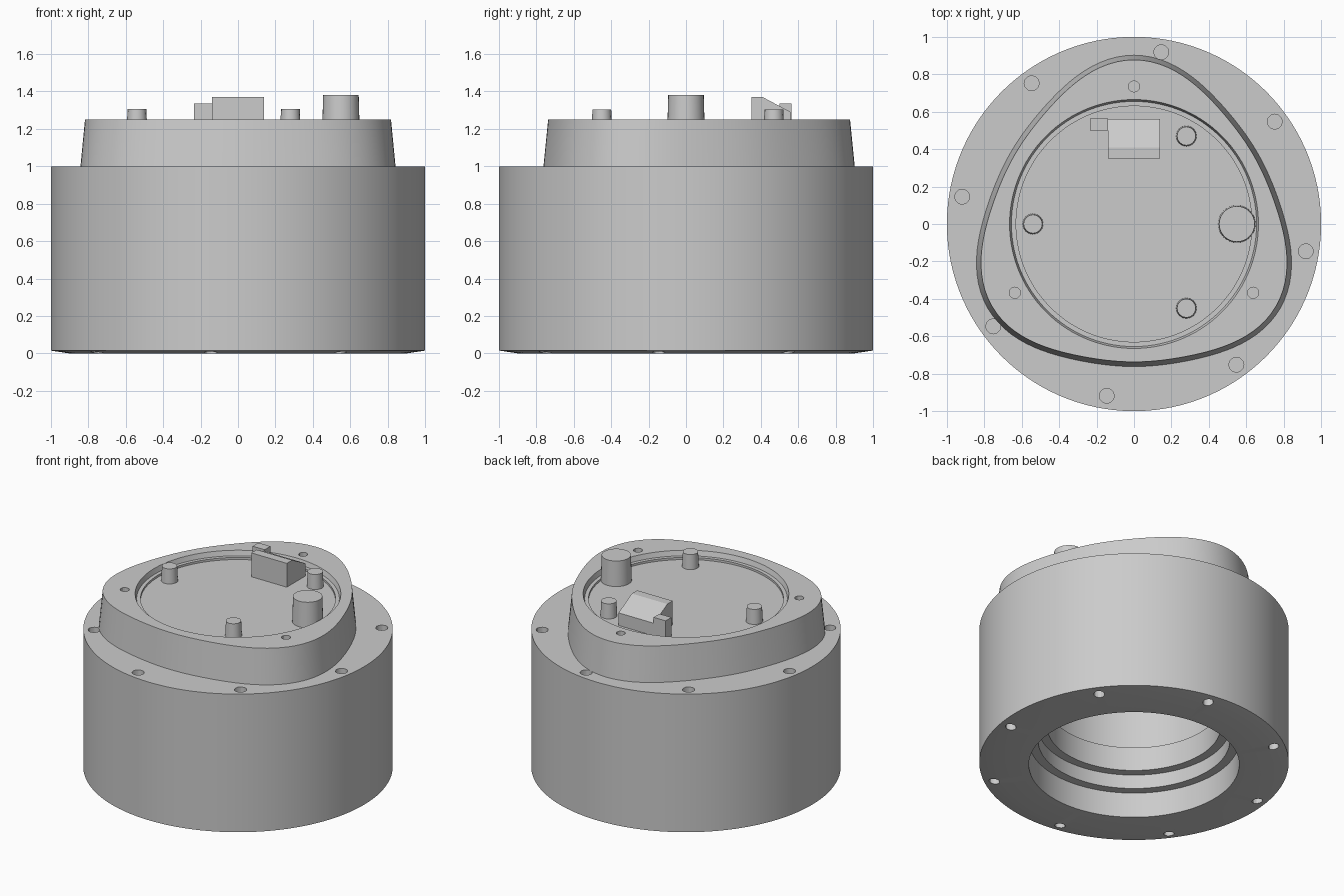
import bpy, bmesh, math

if "Cube" in bpy.data.objects:
    bpy.data.objects.remove(bpy.data.objects["Cube"])

SEG = 120
HOLE_ANGLES = [81 - 45 * i for i in range(8)]
BOARD_Z = 1.2

grey = bpy.data.materials.new("light grey")
grey.diffuse_color = (0.6, 0.6, 0.6, 1)
grey.use_nodes = True
grey.node_tree.nodes["Principled BSDF"].inputs["Base Color"].default_value = grey.diffuse_color


def make(name, bm, smooth=True):
    bmesh.ops.recalc_face_normals(bm, faces=bm.faces[:])
    me = bpy.data.meshes.new(name)
    bm.to_mesh(me)
    bm.free()
    me.materials.append(grey)
    ob = bpy.data.objects.new(name, me)
    bpy.context.collection.objects.link(ob)
    if smooth:
        shade(ob)
    return ob


def select(ob):
    bpy.ops.object.select_all(action='DESELECT')
    ob.select_set(True)
    bpy.context.view_layer.objects.active = ob


def shade(ob):
    select(ob)
    bpy.ops.object.shade_smooth_by_angle(angle=math.radians(30))


def ring(name, rows):
    """Closed ring solid; each row is (radius or radius function, z)."""
    bm = bmesh.new()
    loops = []
    for r, z in rows:
        loop = []
        for i in range(SEG):
            a = 2 * math.pi * i / SEG
            rad = r(a) if callable(r) else r
            loop.append(bm.verts.new((rad * math.cos(a), rad * math.sin(a), z)))
        loops.append(loop)
    for k, lo in enumerate(loops):
        hi = loops[(k + 1) % len(loops)]
        for i in range(SEG):
            j = (i + 1) % SEG
            bm.faces.new((lo[i], lo[j], hi[j], hi[i]))
    return make(name, bm, False)


def add_cylinder(bm, x, y, r1, r2, z0, z1, seg):
    vs = bmesh.ops.create_cone(bm, cap_ends=True, segments=seg, radius1=r1,
                               radius2=r2, depth=z1 - z0)["verts"]
    bmesh.ops.translate(bm, verts=vs, vec=(x, y, (z0 + z1) / 2))


def cylinder(name, x, y, r1, r2, z0, z1, seg=32):
    bm = bmesh.new()
    add_cylinder(bm, x, y, r1, r2, z0, z1, seg)
    return make(name, bm)


def drill(target, holes):
    """Cut (angle, distance, radius, z0, z1) holes out of the target."""
    bm = bmesh.new()
    for ang, d, r, z0, z1 in holes:
        a = math.radians(ang)
        add_cylinder(bm, d * math.cos(a), d * math.sin(a), r, r, z0, z1, 12)
    cutter = make("hole_cutter", bm, False)
    cutter.hide_render = True
    mod = target.modifiers.new("holes", 'BOOLEAN')
    mod.operation = 'DIFFERENCE'
    mod.solver = 'EXACT'
    mod.object = cutter
    select(target)
    bpy.ops.object.modifier_apply(modifier=mod.name)
    bpy.data.objects.remove(cutter)
    shade(target)


def extrude_x(name, outline, x0, x1):
    """Solid from a (y, z) outline extruded along x."""
    bm = bmesh.new()
    a = [bm.verts.new((x0, y, z)) for y, z in outline]
    b = [bm.verts.new((x1, y, z)) for y, z in outline]
    bm.faces.new(a)
    bm.faces.new(b)
    for i in range(len(a)):
        j = (i + 1) % len(a)
        bm.faces.new((a[i], a[j], b[j], b[i]))
    return make(name, bm, False)


def tri(base):
    """Rounded triangle with one corner toward +y."""
    def radius(a):
        t = 3 * (a - math.pi / 2)
        return base + 0.07 * math.cos(t) + 0.01 * math.cos(2 * t)
    return radius


# Hollow round housing with stepped bore and slightly dished underside
housing = ring("housing", [
    (0.90, 0.0), (1.0, 0.015), (1.0, 1.0), (0.60, 1.0),
    (0.60, 0.45), (0.56, 0.45), (0.56, 0.28), (0.62, 0.28),
    (0.62, 0.18), (0.68, 0.18), (0.68, 0.0)])
drill(housing, [(a, 0.93, 0.04, 0.87, 1.1) for a in HOLE_ANGLES] +
      [(a, 0.93, 0.035, -0.1, 0.18) for a in HOLE_ANGLES])

# Tapered rounded-triangle collar with a round window and a small lip
collar = ring("collar", [
    (tri(0.822), 1.0), (tri(0.797), 1.25), (0.665, 1.25), (0.655, 1.215),
    (0.63, 1.215), (0.63, 1.0)])
drill(collar, [(a, 0.735, 0.03, 1.13, 1.3) for a in (90, 210, 330)])

# Recessed board and the parts standing on it
cylinder("board", 0, 0, 0.635, 0.635, BOARD_Z - 0.04, BOARD_Z, SEG)
for i, (x, y) in enumerate([(0.28, 0.47), (0.28, -0.45), (-0.54, 0)]):
    cylinder("screw_post_%d" % (i + 1), x, y, 0.055, 0.05, BOARD_Z, 1.305, 16)
cylinder("capacitor", 0.55, 0, 0.1, 0.095, BOARD_Z, 1.38)
extrude_x("connector", [(0.35, BOARD_Z), (0.35, 1.37), (0.41, 1.37),
                        (0.56, 1.29), (0.56, BOARD_Z)], -0.14, 0.14)
extrude_x("connector_tab", [(0.50, BOARD_Z), (0.50, 1.335), (0.565, 1.335),
                            (0.565, BOARD_Z)], -0.235, -0.14)
